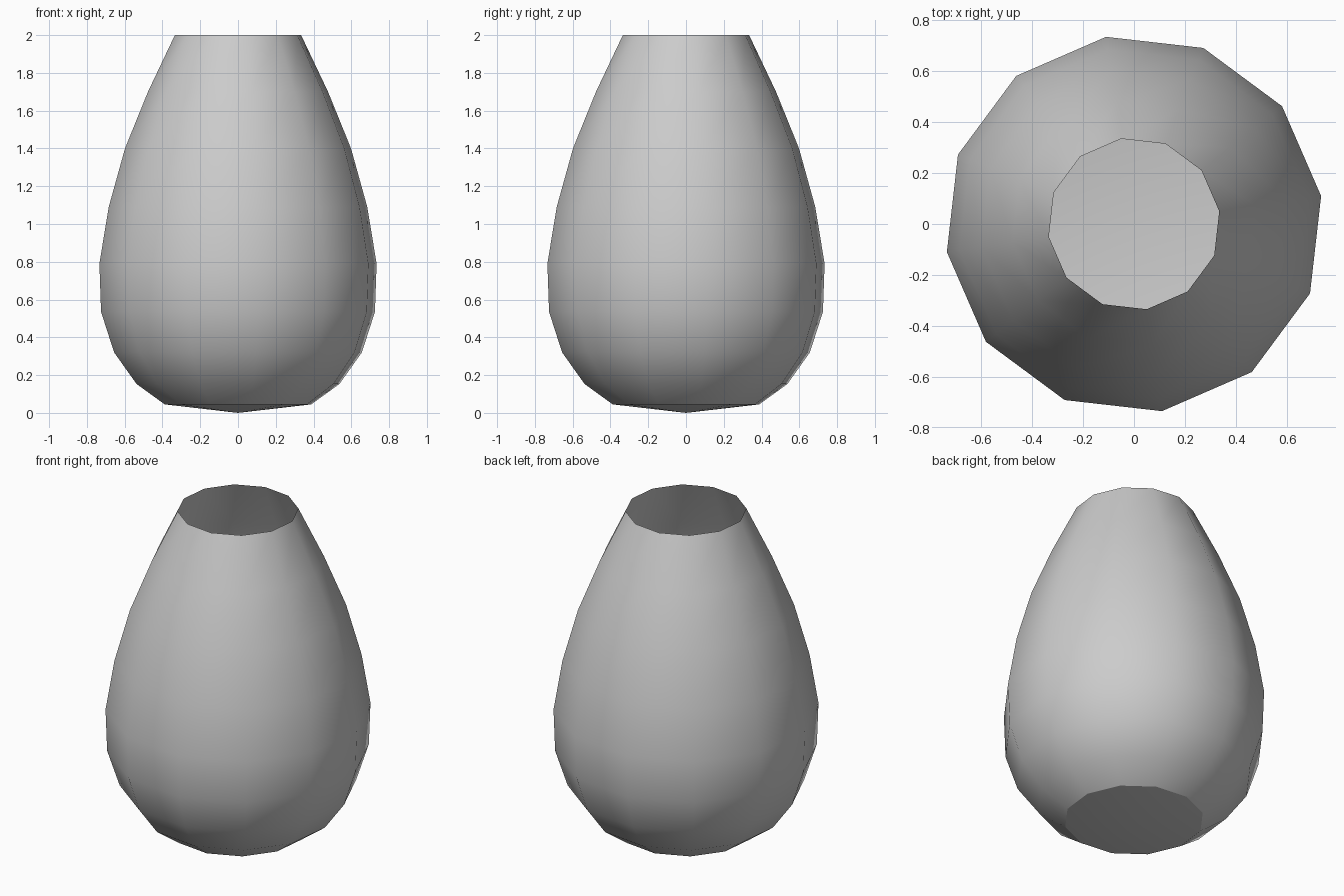
import bpy
import bmesh
import math

default = bpy.data.objects.get("Cube")
if default:
    bpy.data.objects.remove(default, do_unlink=True)

SIDES = 12
TWIST = math.radians(8.5)

# Wall outline from base edge to open rim: (radius, height)
PROFILE = [(0.392, 0.045), (0.543, 0.153), (0.663, 0.32), (0.733, 0.535),
           (0.742, 0.79), (0.692, 1.09), (0.605, 1.40), (0.482, 1.70), (0.338, 2.0)]

# Plain grey clay
grey = bpy.data.materials.new("light_grey")
grey.use_nodes = True
colour = (0.6, 0.6, 0.6, 1.0)
grey.diffuse_color = colour
grey.node_tree.nodes["Principled BSDF"].inputs["Base Color"].default_value = colour


def ring(bm, radius, height):
    angles = [TWIST + 2 * math.pi * i / SIDES for i in range(SIDES)]
    return [bm.verts.new((radius * math.cos(a), radius * math.sin(a), height)) for a in angles]


bm = bmesh.new()
rings = [ring(bm, r, z) for r, z in PROFILE]

# Thin single wall, left open at the rim
for low, high in zip(rings, rings[1:]):
    for i in range(SIDES):
        j = (i + 1) % SIDES
        bm.faces.new((low[i], low[j], high[j], high[i]))

# Shallow pointed base
tip = bm.verts.new((0, 0, 0))
for i in range(SIDES):
    bm.faces.new((tip, rings[0][(i + 1) % SIDES], rings[0][i]))

# Smooth shading with a crisp edge around the base
for face in bm.faces:
    face.smooth = True
for i in range(SIDES):
    bm.edges.get((rings[0][i], rings[0][(i + 1) % SIDES])).smooth = False

mesh = bpy.data.meshes.new("vase_body")
bm.to_mesh(mesh)
bm.free()
mesh.materials.append(grey)
vase = bpy.data.objects.new("vase_body", mesh)
bpy.context.collection.objects.link(vase)
